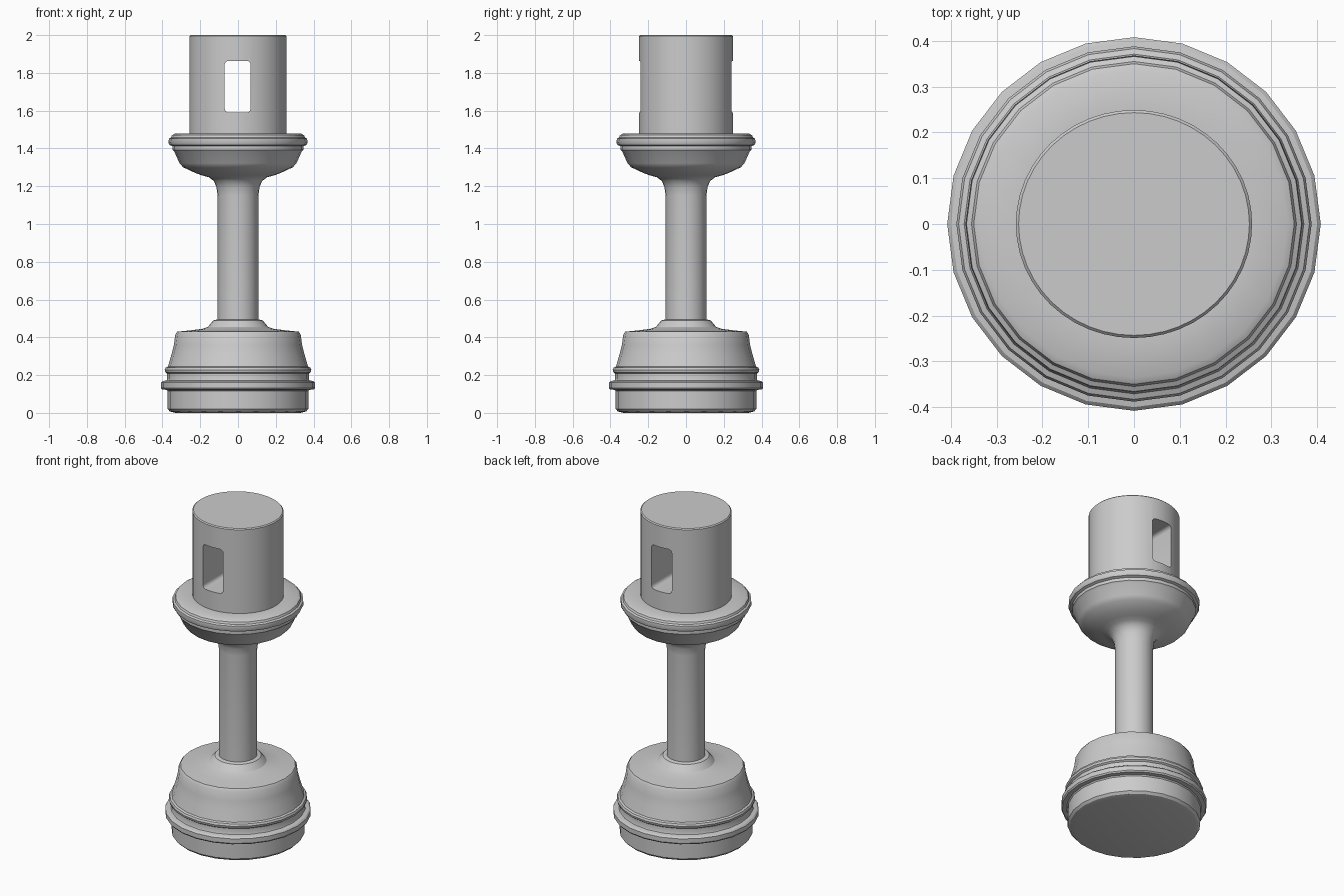
import bpy, bmesh, math

if "Cube" in bpy.data.objects:
    bpy.data.objects.remove(bpy.data.objects["Cube"])


def activate(obj):
    bpy.ops.object.select_all(action='DESELECT')
    obj.select_set(True)
    bpy.context.view_layer.objects.active = obj


def smooth(obj, angle=32):
    activate(obj)
    bpy.ops.object.shade_smooth_by_angle(angle=math.radians(angle))


def lathe(name, profile, sides):
    """Revolve (radius, height) points about z and cap both ends."""
    bm = bmesh.new()
    rings = []
    for r, z in profile:
        rings.append([bm.verts.new((r * math.cos(2 * math.pi * i / sides),
                                    r * math.sin(2 * math.pi * i / sides), z))
                      for i in range(sides)])
    for a, b in zip(rings, rings[1:]):
        for i in range(sides):
            j = (i + 1) % sides
            bm.faces.new((a[i], a[j], b[j], b[i]))
    bm.faces.new(rings[0][::-1])
    bm.faces.new(rings[-1])
    mesh = bpy.data.meshes.new(name)
    bm.to_mesh(mesh)
    bm.free()
    obj = bpy.data.objects.new(name, mesh)
    bpy.context.collection.objects.link(obj)
    return obj


# Turned body: base, rings, domed shoulder, shaft, cup and rim
body = lathe("turned_body", [
    (0.33, 0.0), (0.36, 0.007), (0.372, 0.02), (0.372, 0.115),
    (0.378, 0.122), (0.402, 0.124), (0.408, 0.132), (0.408, 0.160), (0.400, 0.168),
    (0.378, 0.172), (0.375, 0.18), (0.375, 0.208),
    (0.385, 0.215), (0.388, 0.228), (0.383, 0.24),
    (0.371, 0.245), (0.352, 0.31), (0.339, 0.36), (0.332, 0.415), (0.322, 0.43),
    (0.25, 0.437), (0.19, 0.445), (0.16, 0.455), (0.146, 0.472), (0.130, 0.490),
    (0.108, 0.495), (0.108, 1.15), (0.114, 1.195), (0.128, 1.228),
    (0.155, 1.248), (0.19, 1.257), (0.23, 1.272), (0.29, 1.30), (0.310, 1.322),
    (0.338, 1.385), (0.347, 1.393), (0.347, 1.412),
    (0.362, 1.418), (0.368, 1.430), (0.366, 1.452), (0.355, 1.458),
    (0.350, 1.470), (0.335, 1.478), (0.25, 1.478)], 24)
smooth(body)

# Upper cylinder
top = lathe("slotted_head", [(0.258, 1.45), (0.258, 1.994), (0.252, 2.0)], 48)
for v in top.data.vertices:
    v.co.y *= 0.965

# Rounded window running right through from front to back
bpy.ops.mesh.primitive_cube_add(size=1, location=(-0.002, 0, 1.727))
cutter = bpy.context.object
cutter.name = "window_cutter"
cutter.hide_render = True
for v in cutter.data.vertices:
    v.co.x *= 0.138
    v.co.z *= 0.274
bm = bmesh.new()
bm.from_mesh(cutter.data)
long_edges = [e for e in bm.edges if abs(e.verts[0].co.y - e.verts[1].co.y) > 0.5]
bmesh.ops.bevel(bm, geom=long_edges, offset=0.022, segments=4, profile=0.5,
                affect='EDGES')
bm.to_mesh(cutter.data)
bm.free()

mod = top.modifiers.new("window", 'BOOLEAN')
mod.operation = 'DIFFERENCE'
mod.solver = 'EXACT'
mod.object = cutter
activate(top)
bpy.ops.object.modifier_apply(modifier=mod.name)
bpy.data.objects.remove(cutter, do_unlink=True)
smooth(top)
